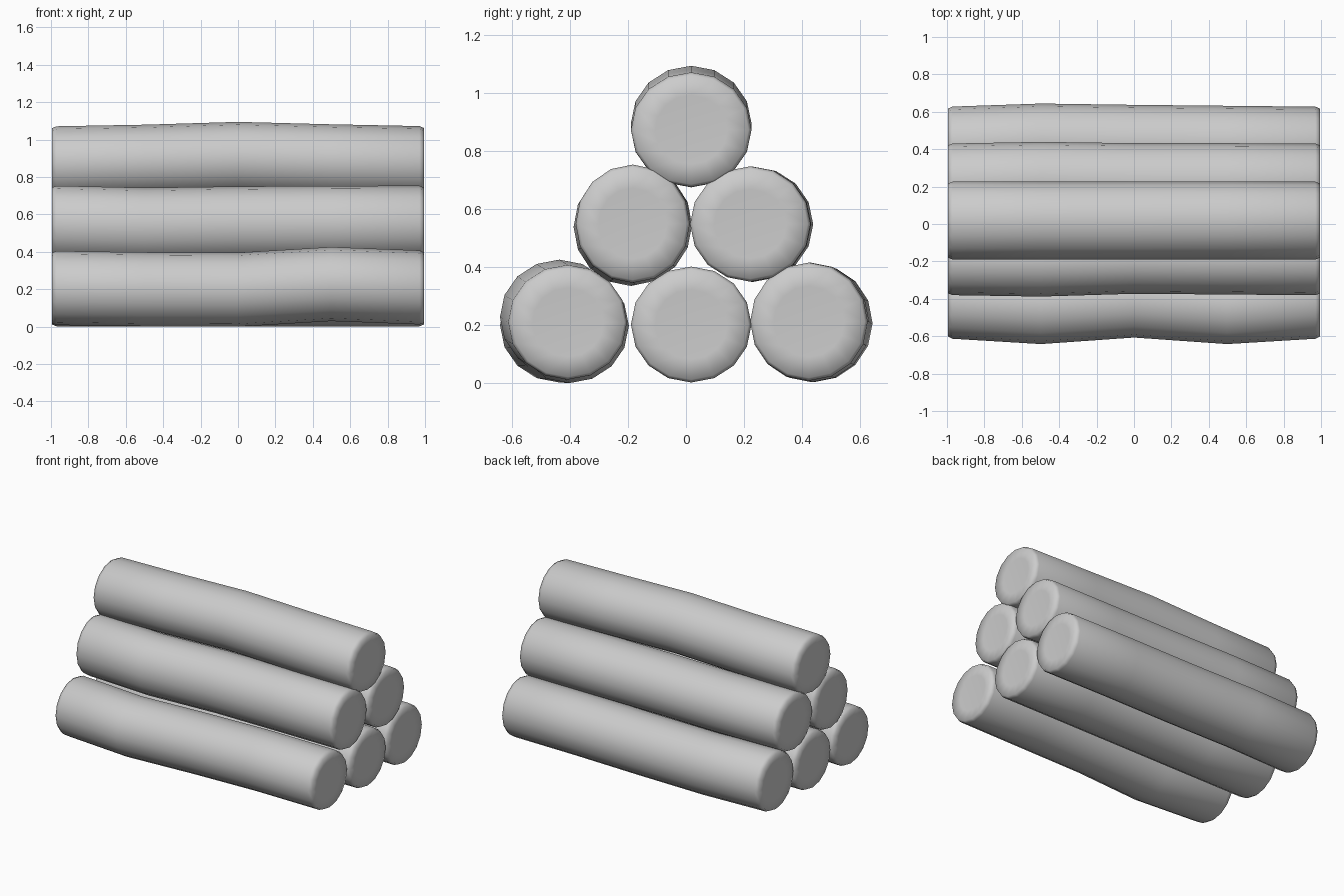
import bpy, bmesh
from math import cos, sin, pi

if "Cube" in bpy.data.objects:
    bpy.data.objects.remove(bpy.data.objects["Cube"])

SIDES = 16
# lengthwise stations: x and radius factor (rounded rims, gentle inset on the caps)
BODY = [(-1.0, 0.95), (-0.975, 1.0), (-0.5, 1.0), (0.0, 1.0), (0.5, 1.0), (0.975, 1.0), (1.0, 0.95)]
BENDS = [-1.0, -0.5, 0.0, 0.5, 1.0]


def bend(points, x):
    """Linear interpolation of the log's centre line."""
    i = min(3, int((x + 1) / 0.5))
    t = (x - BENDS[i]) / 0.5
    return [a + (b - a) * t for a, b in zip(points[i], points[i + 1])]


def make_log(name, ry, rz, points):
    bm = bmesh.new()
    stations = [(-0.995, 0.6)] + BODY + [(0.995, 0.6)]
    rings = []
    for x, f in stations:
        cy, cz = bend(points, x)
        rings.append([bm.verts.new((x * 0.995, cy + ry * f * cos(2 * pi * k / SIDES),
                                    cz + rz * f * sin(2 * pi * k / SIDES)))
                      for k in range(SIDES)])
    for a, b in zip(rings, rings[1:]):
        for k in range(SIDES):
            n = (k + 1) % SIDES
            bm.faces.new((a[k], a[n], b[n], b[k]))
    bm.faces.new(rings[0])
    bm.faces.new(rings[-1])
    bmesh.ops.recalc_face_normals(bm, faces=bm.faces)
    for f in bm.faces:
        f.smooth = True
    mesh = bpy.data.meshes.new(name)
    bm.to_mesh(mesh)
    bm.free()
    bpy.context.collection.objects.link(bpy.data.objects.new(name, mesh))


# each log: y radius, z radius, centre (y, z) at the five bend points
# bottom row
make_log("log_bottom_front", 0.205, 0.198,
         [(-0.407, 0.207), (-0.437, 0.2), (-0.402, 0.198), (-0.437, 0.228), (-0.407, 0.209)])
make_log("log_bottom_middle", 0.208, 0.2, [(0.018, 0.202)] * 5)
make_log("log_bottom_back", 0.203, 0.204,
         [(0.424, 0.21), (0.441, 0.207), (0.434, 0.207), (0.429, 0.212), (0.424, 0.212)])
# middle row
make_log("log_middle_front", 0.197, 0.204,
         [(-0.183, 0.55), (-0.191, 0.539), (-0.176, 0.546), (-0.18, 0.549), (-0.184, 0.55)])
make_log("log_middle_back", 0.208, 0.199,
         [(0.222, 0.549), (0.231, 0.548), (0.224, 0.549), (0.224, 0.549), (0.222, 0.549)])
# top
make_log("log_top", 0.208, 0.198,
         [(0.018, 0.873), (0.018, 0.882), (0.018, 0.897), (0.018, 0.884), (0.018, 0.874)])
